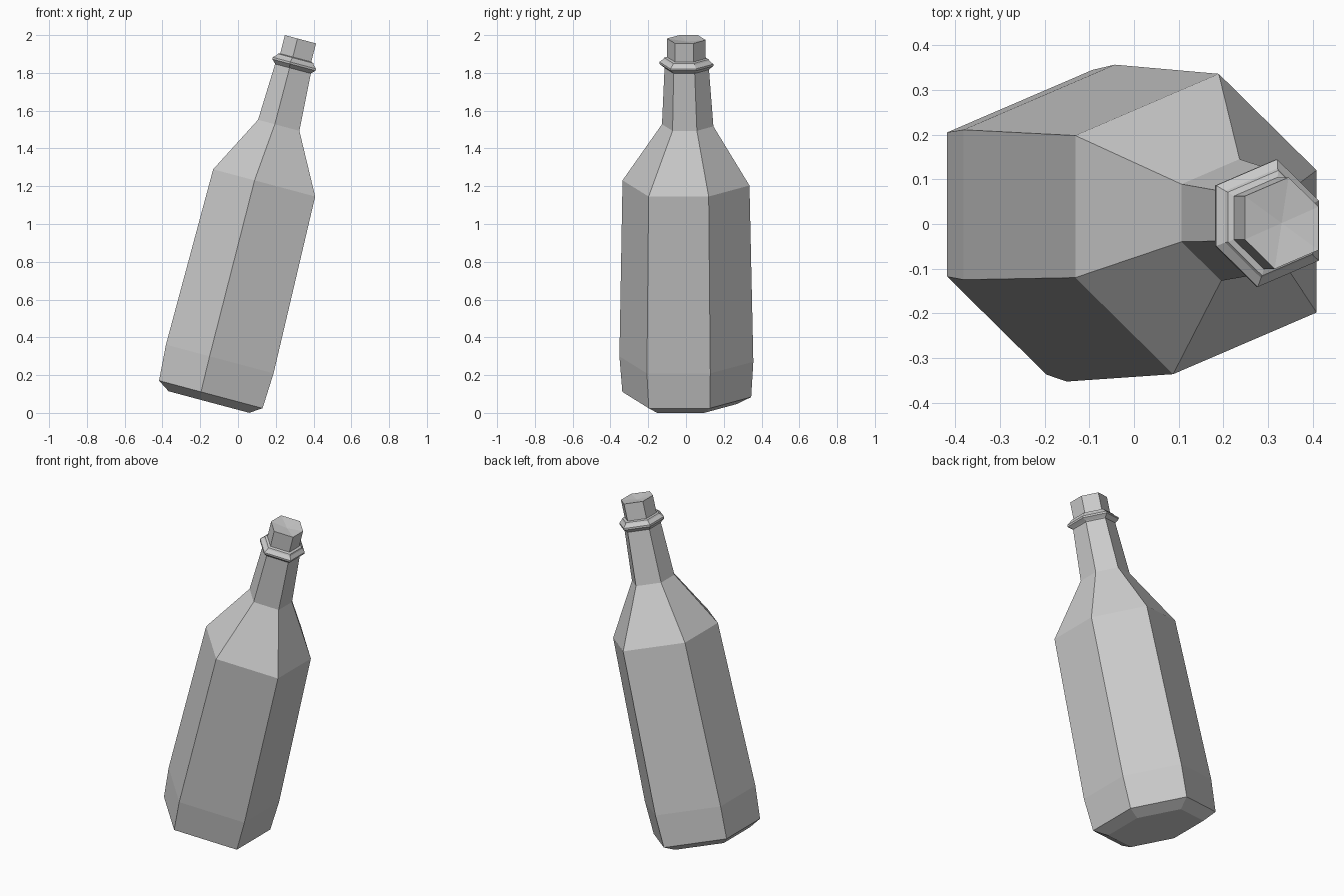
import bpy, bmesh

if "Cube" in bpy.data.objects:
    bpy.data.objects.remove(bpy.data.objects["Cube"])

# Slightly uneven six-sided cross-section (half of it; the rest is point-mirrored)
HALF = [(0.27, -0.198), (0.27, 0.12), (0.051, 0.336)]
HEX = HALF + [(-x, -y) for x, y in HALF]
RING_SLOPE = 0.267


def axis_x(z):
    """x position of the leaning bottle axis at height z."""
    return -0.144 + 0.2523 * (z - 0.0975)


def loft(name, rings, dip=0.0):
    """Skin tilted hexagon rings given as (height, scale, y offset)."""
    bm = bmesh.new()
    loops = []
    for z, s, y in rings:
        loops.append([bm.verts.new((axis_x(z) + s * px, y + s * py, z - RING_SLOPE * s * px))
                      for px, py in HEX])
    for a, b in zip(loops, loops[1:]):
        for i in range(6):
            j = (i + 1) % 6
            bm.faces.new((a[i], a[j], b[j], b[i]))
    bm.faces.new(loops[0][::-1])
    # Top closed by a fan of triangles
    z, s, y = rings[-1]
    tip = bm.verts.new((axis_x(z), y, z - dip))
    for i in range(6):
        bm.faces.new((loops[-1][i], loops[-1][(i + 1) % 6], tip))
    bmesh.ops.recalc_face_normals(bm, faces=bm.faces)
    mesh = bpy.data.meshes.new(name)
    bm.to_mesh(mesh)
    bm.free()
    obj = bpy.data.objects.new(name, mesh)
    bpy.context.collection.objects.link(obj)
    return obj


# Whole bottle in one skin: base, body, shoulder, neck, lip ring, mouth
loft("bottle", [
    (0.0575, 0.79, 0.003),
    (0.0975, 1.015, 0.004),
    (0.285, 1.055, 0.002),
    (1.2175, 1.0, 0.0),
    (1.5225, 0.405, 0.009),
    (1.822, 0.35, 0.004),
    (1.828, 0.37, 0.003),
    (1.842, 0.425, 0.002),
    (1.852, 0.425, 0.002),
    (1.868, 0.365, 0.002),
    (1.876, 0.35, 0.002),
    (1.880, 0.305, 0.002),
    (1.978, 0.305, 0.002),
], dip=0.012)
